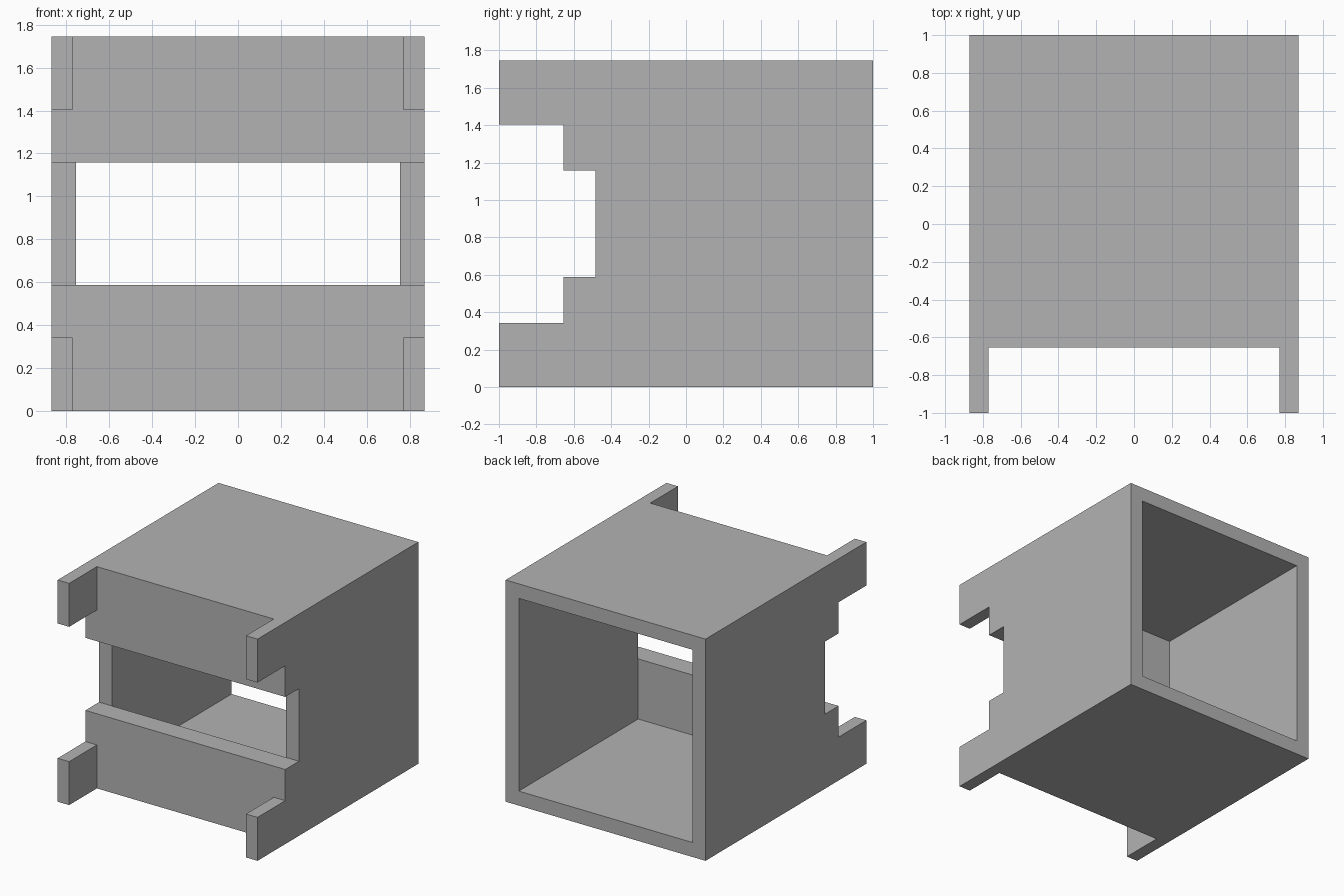
import bpy
import bmesh

cube = bpy.data.objects.get("Cube")
if cube:
    bpy.data.objects.remove(cube, do_unlink=True)

grey = bpy.data.materials.new("plain grey")
grey.use_nodes = True
grey.diffuse_color = (0.45, 0.45, 0.45, 1)
grey.node_tree.nodes["Principled BSDF"].inputs["Base Color"].default_value = grey.diffuse_color

WIDTH, HEIGHT = 0.87, 1.745          # half width, full height
FRONT, PANEL, INNER, BACK = -1.0, -0.655, -0.485, 1.0
WALL, ARM = 0.114, 0.10
ARM_TOP, SLOT_LOW = 0.342, 0.587


def add_object(name, bm):
    bmesh.ops.recalc_face_normals(bm, faces=bm.faces)
    mesh = bpy.data.meshes.new(name)
    bm.to_mesh(mesh)
    bm.free()
    mesh.materials.append(grey)
    obj = bpy.data.objects.new(name, mesh)
    bpy.context.collection.objects.link(obj)
    return obj


def extrude_profile(name, points, half):
    """Extrude a (y, z) outline across x, from -half to half."""
    bm = bmesh.new()
    face = bm.faces.new([bm.verts.new((-half, y, z)) for y, z in points])
    result = bmesh.ops.extrude_face_region(bm, geom=[face])
    verts = [v for v in result["geom"] if isinstance(v, bmesh.types.BMVert)]
    bmesh.ops.translate(bm, verts=verts, vec=(2 * half, 0, 0))
    return add_object(name, bm)


def rectangle(y0, y1, z0, z1):
    return [(y0, z0), (y1, z0), (y1, z1), (y0, z1)]


def cut(target, cutter):
    cutter.hide_render = True
    mod = target.modifiers.new(cutter.name, "BOOLEAN")
    mod.operation = "DIFFERENCE"
    mod.solver = "EXACT"
    mod.object = cutter
    bpy.context.view_layer.update()
    mesh = bpy.data.meshes.new_from_object(
        target.evaluated_get(bpy.context.evaluated_depsgraph_get()))
    target.modifiers.clear()
    target.data = mesh
    bpy.data.objects.remove(cutter, do_unlink=True)


# Housing: stepped side outline, mirrored about mid height
lower = [(BACK, 0), (FRONT, 0), (FRONT, ARM_TOP), (PANEL, ARM_TOP),
         (PANEL, SLOT_LOW), (INNER, SLOT_LOW)]
upper = [(y, HEIGHT - z) for y, z in reversed(lower)]
housing = extrude_profile("housing", lower + upper, WIDTH)

# Open gap between the left and right front arms
cut(housing, extrude_profile("arm_gap", rectangle(FRONT - 1, PANEL, -1, HEIGHT + 1), WIDTH - ARM))

# Hollow interior, open at the back and through the front slot
cut(housing, extrude_profile("interior", rectangle(INNER, BACK + 1, WALL, HEIGHT - WALL), WIDTH - WALL))
